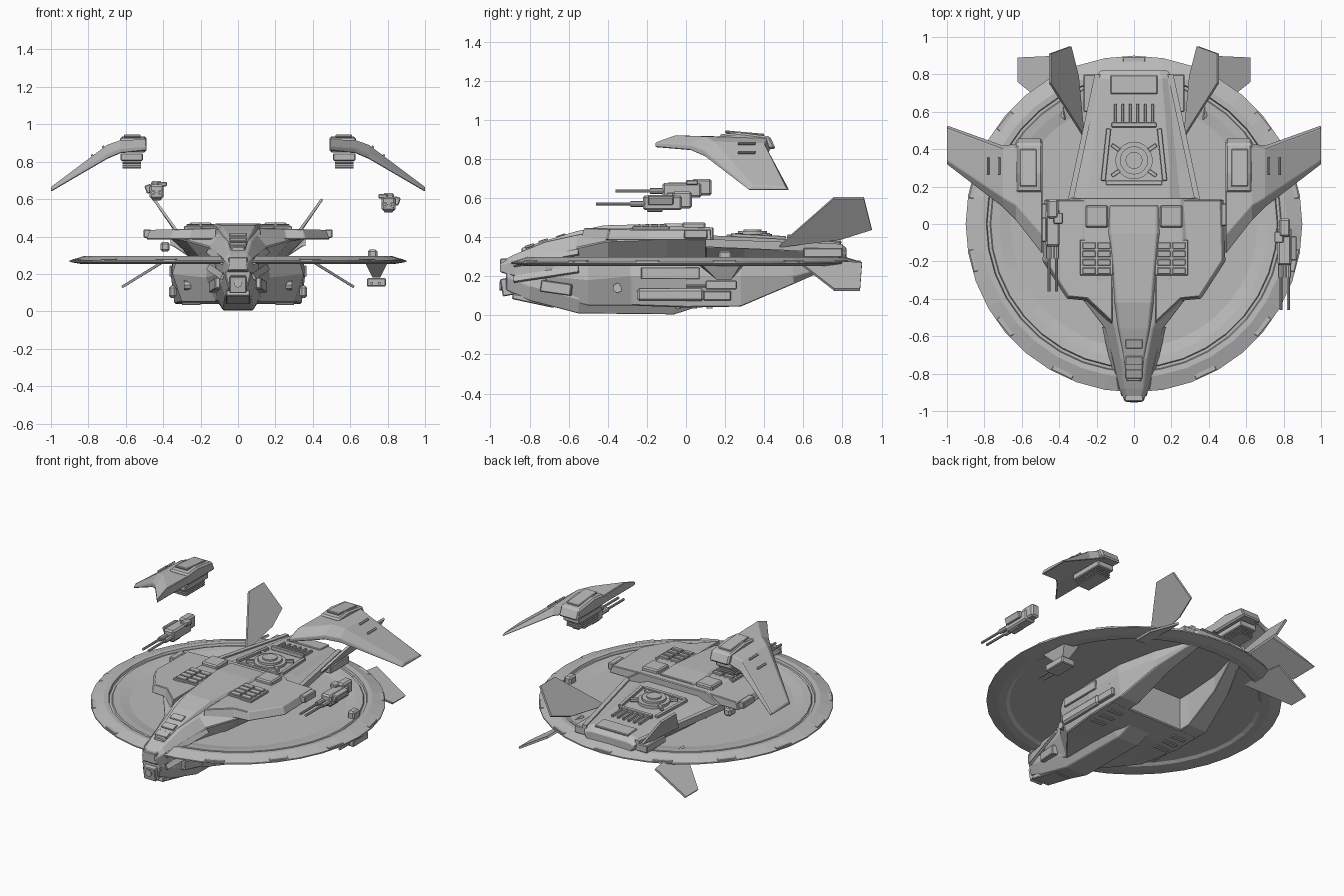
import bpy
import bmesh
import math
from mathutils import Vector, Matrix

default_cube = bpy.data.objects.get("Cube")
if default_cube:
    bpy.data.objects.remove(default_cube, do_unlink=True)

# One plain hull colour
hull_grey = bpy.data.materials.new("hull_grey")
hull_grey.use_nodes = True
hull_grey.diffuse_color = (.5, .5, .5, 1)
hull_grey.node_tree.nodes["Principled BSDF"].inputs["Base Color"].default_value = (.5, .5, .5, 1)


def finish(name, bm, bevel=0):
    bmesh.ops.recalc_face_normals(bm, faces=bm.faces[:])
    mesh = bpy.data.meshes.new(name)
    bm.to_mesh(mesh)
    bm.free()
    obj = bpy.data.objects.new(name, mesh)
    bpy.context.collection.objects.link(obj)
    mesh.materials.append(hull_grey)
    if bevel:
        mod = obj.modifiers.new("edge_bevel", "BEVEL")
        mod.width = bevel
        mod.segments = 1
    return obj


def loft(name, rings, closed=False, bevel=0):
    """Skin a series of equal-length rings of points, capping both ends."""
    bm = bmesh.new()
    loops = [[bm.verts.new(point) for point in ring] for ring in rings]
    pairs = list(zip(loops, loops[1:]))
    if closed:
        pairs.append((loops[-1], loops[0]))
    count = len(rings[0])
    for low, high in pairs:
        for i in range(count):
            j = (i + 1) % count
            bm.faces.new((low[i], low[j], high[j], high[i]))
    if not closed:
        bm.faces.new(loops[0])
        bm.faces.new(loops[-1])
    return finish(name, bm, bevel)


def hull(name, stations, bevel=0):
    """Loft mirrored half sections: y followed by (x, z) pairs from top to bottom."""
    rings = []
    for y, *half in stations:
        right = [(x, y, z) for x, z in half]
        left = [(-x, y, z) for x, z in reversed(half)]
        rings.append(right + left)
    return loft(name, rings, bevel=bevel)


def box(name, centre, size, tilt=(0, 0, 0), bevel=.005):
    bm = bmesh.new()
    bmesh.ops.create_cube(bm, size=1)
    bmesh.ops.scale(bm, vec=size, verts=bm.verts)
    obj = finish(name, bm, bevel)
    obj.location = centre
    obj.rotation_euler = [math.radians(angle) for angle in tilt]
    return obj


def rod(name, centre, radius, length, axis="Z", sides=16):
    bm = bmesh.new()
    bmesh.ops.create_cone(bm, cap_ends=True, segments=sides, radius1=radius,
                          radius2=radius, depth=length)
    if axis != "Z":
        turn = Matrix.Rotation(math.pi / 2, 4, "X" if axis == "Y" else "Y")
        bmesh.ops.transform(bm, matrix=turn, verts=bm.verts)
    obj = finish(name, bm)
    obj.location = centre
    return obj


def plate(name, outline, thickness):
    """Thin slab from a planar outline, centred on it along its normal."""
    points = [Vector(p) for p in outline]
    normal = (points[1] - points[0]).cross(points[2] - points[0]).normalized()
    shift = normal * thickness / 2
    return loft(name, [[p - shift for p in points], [p + shift for p in points]])


def revolve(name, profile, sides):
    rings = []
    for i in range(sides):
        a = math.tau * i / sides
        rings.append([(r * math.cos(a), r * math.sin(a), z) for r, z in profile])
    return loft(name, rings, closed=True)


# Saucer with raised rim, groove, shallow dish and hollow underside
revolve("saucer", [(.02, .272), (.66, .272), (.72, .284), (.765, .288), (.77, .28), (.785, .28),
                   (.79, .295), (.82, .297), (.9, .272), (.9, .264), (.83, .252), (.78, .252),
                   (.76, .264), (.02, .264)], 36)
for i in range(14):
    a = math.tau * (i + .5) / 14
    box("rim_tab", (.868 * math.cos(a), .868 * math.sin(a), .272), (.05, .12, .018),
        (0, 0, math.degrees(a)), .003)

# Upper hull from nose to shoulders, undercut above the saucer
hull("upper_hull", [
    (-.95, (.035, .275), (.05, .26), (.045, .22)),
    (-.88, (.05, .31), (.08, .28), (.075, .2)),
    (-.72, (.07, .375), (.115, .31), (.11, .2)),
    (-.56, (.1, .41), (.155, .345), (.12, .23)),
    (-.4, (.15, .44), (.28, .38), (.17, .25)),
    (-.1, (.26, .455), (.36, .39), (.22, .26)),
    (.14, (.25, .45), (.35, .385), (.23, .26))], .005)

# Rear deck tapering to the tail
hull("rear_deck", [
    (.1, (.19, .41), (.25, .385), (.35, .375), (.35, .35), (.23, .27)),
    (.3, (.19, .4), (.23, .38), (.31, .37), (.31, .345), (.22, .27)),
    (.78, (.15, .375), (.18, .36), (.21, .35), (.2, .32), (.17, .27)),
    (.82, (.13, .345), (.16, .34), (.18, .33), (.18, .31), (.16, .28))], .004)

# Lower hull and narrow keel
hull("lower_hull", [
    (-.72, (.1, .27), (.11, .2), (.08, .1)),
    (-.5, (.16, .27), (.17, .18), (.12, .05)),
    (-.28, (.33, .27), (.35, .2), (.3, .05)),
    (0, (.35, .27), (.36, .2), (.34, .04)),
    (.2, (.35, .27), (.36, .2), (.34, .043))], .006)
hull("keel", [
    (-.92, (.05, .24), (.07, .2), (.05, .13)),
    (-.8, (.08, .24), (.095, .15), (.07, .075)),
    (-.55, (.11, .24), (.12, .08), (.08, .01)),
    (-.06, (.11, .24), (.12, .07), (.08, .005)),
    (.08, (.11, .24), (.11, .1), (.08, .05))], .005)

# Cockpit spine, canopy frames and nose sensors
hull("cockpit_spine", [
    (-.84, (.03, .345), (.05, .3)),
    (-.56, (.075, .43), (.1, .38)),
    (-.42, (.09, .46), (.12, .41)),
    (-.05, (.12, .47), (.16, .43)),
    (.1, (.12, .46), (.15, .43))], .004)
for y, z in ((-.64, .405), (-.73, .38), (-.8, .355)):
    box("canopy_frame", (0, y, z), (.09, .05, .014), (18, 0, 0), .003)
box("nose_tip", (0, -.925, .265), (.1, .05, .05))
box("chin_turret", (0, -.89, .15), (.09, .11, .09), (10, 0, 0))
rod("chin_lens", (0, -.94, .15), .022, .03, "Y")
box("chin_tray", (0, -.78, .075), (.13, .22, .03), (-12, 0, 0))

# Hatch on the rear deck
rod("hatch_base", (0, .34, .405), .1, .02, sides=24)
rod("hatch_collar", (0, .34, .415), .075, .03, sides=24)
rod("hatch_cap", (0, .34, .425), .045, .03, sides=24)
for i in range(6):
    box("deck_grille", (-.1 + .04 * i, .58, .385), (.014, .12, .035), (-3, 0, 0), .002)
box("tail_panel", (0, .745, .377), (.25, .1, .014), (-3, 0, 0), .004)
for y, width in ((.22, .3), (.53, .24)):
    box("hatch_frame", (0, y, .4), (width, .025, .025), (-3, 0, 0), .003)
box("tail_thruster", (0, .8, .31), (.28, .04, .05))

for side in (-1, 1):
    def flip(points):
        return [(side * x, y, z) for x, y, z in points]

    # Shoulder slab and wing socket
    outline = [(.12, -.54), (.26, -.41), (.36, -.4), (.49, -.2), (.48, .13), (.12, .13)]
    loft("shoulder", [flip([(x, y, .385) for x, y in outline]),
                      flip([(x * .96, y * .97, .45 - x * .03) for x, y in outline])], bevel=.004)
    box("wing_socket", (side * .485, .05, .415), (.04, .12, .045))
    box("shoulder_cap", (side * .2, .04, .458), (.12, .12, .035), bevel=.008)
    box("shoulder_clip", (side * .17, .08, .42), (.1, .12, .04))
    for row in range(4):
        for column in (0, 1):
            box("vent_slat", (side * (.16 + .08 * column), -.25 + .045 * row, .456),
                (.07, .034, .018), (5, 0, 0), .003)
    box("vent_frame", (side * .2, -.18, .445), (.18, .19, .02), bevel=.004)

    # Rear hull walls either side of an open belly bay
    walls = [(.18, .2, .36, .043), (.28, .2, .36, .045), (.55, .18, .3, .16), (.78, .12, .2, .262)]
    loft("bay_wall", [flip([(inner, y, .272), (outer - .01, y, .272), (outer, y, max(low, .2)),
                            (outer - .02, y, low), (inner, y, low)])
                      for y, inner, outer, low in walls], bevel=.004)

    # Hull side rails, strakes and belly pods
    loft("deck_rail", [flip([(.33, .1, .39), (.36, .1, .39), (.36, .1, .35), (.33, .1, .35)]),
                       flip([(.18, .8, .365), (.21, .8, .365), (.21, .8, .32), (.18, .8, .32)])])
    for low, high in ((.2, .25), (.28, .34)):
        plate("nose_strake", flip([(.075, -.88, low), (.145, -.55, high),
                                   (.165, -.55, high - .03), (.09, -.88, low - .03)]), .014)
    box("side_pod", (side * .35, -.08, .105), (.04, .34, .065), bevel=.012)
    box("side_hatch", (side * .352, .16, .1), (.03, .14, .05))
    box("side_panel", (side * .36, -.08, .215), (.015, .3, .06), bevel=.004)
    box("cheek_block", (side * .11, -.66, .14), (.06, .16, .06), (-8, 0, side * -12))
    rod("cheek_port", (side * .24, -.35, .14), .025, .1, "X", 8)
    for i in range(3):
        box("belly_slot", (side * .25, -.04 + .08 * i, .04), (.1, .03, .012), bevel=.002)
    box("hatch_side_frame", (side * .15, .37, .4), (.025, .28, .025), (-3, 0, side * 6), .003)
    for angle in (35, 145, 215, 325):
        a = math.radians(angle * side)
        box("hatch_bracket", (.12 * math.cos(a), .34 + .12 * math.sin(a), .41), (.05, .02, .02),
            (0, 0, angle * side), .002)

    # Tail fins
    plate("upper_tail_fin", flip([(.27, .47, .35), (.45, .755, .6), (.45, .91, .6),
                                  (.34, .95, .44), (.3, .79, .39)]), .014)
    plate("lower_tail_fin", flip([(.37, .56, .285), (.62, .76, .13), (.62, .89, .13),
                                  (.4, .9, .265)]), .014)
    box("fin_mount", (side * .22, .7, .32), (.1, .2, .05))

    # Detached drooping wing with its engine block
    stations = [(.49, -.16, -.06, .45, .86, .92), (.63, .02, .1, .43, .845, .915),
                (.7, .09, .14, .42, .815, .89), (1, .32, .34, .53, .64, .665)]
    loft("wing", [flip([(x, front, low), (x, front, low + (top - low) * .4), (x, mid, top),
                        (x, back - .02, top - .01), (x, back, low)])
                  for x, front, mid, back, low, top in stations], bevel=.004)
    loft("wing_root_block", [flip([(x, .17, .85), (x, .17, .925), (x, .27, .935),
                                   (x, .43, .915), (x, .46, .85)]) for x in (.49, .63)], bevel=.01)
    box("wing_root_lid", (side * .565, .3, .93), (.09, .2, .014), (-5, 0, 0), .004)
    box("engine_neck", (side * .568, .29, .825), (.12, .24, .04))
    for i in range(4):
        box("engine_fin", (side * .568, .29, .806 - .013 * i), (.1, .2, .009), bevel=.002)
    for x in (.72, .78):
        box("wing_slot", (side * x, .31, 1.43 - .765 * x), (.012, .09, .012), (0, side * 37, 0), .002)


# Twin-barrel guns, drawn around a reference point
def gun(x, y, z, side):
    box("gun_body", (x, y, z), (.075, .2, .075), bevel=.01)
    box("gun_breech", (x, y + .1, z + .015), (.06, .1, .085), bevel=.01)
    box("gun_pod", (x + side * .042, y - .01, z + .015), (.035, .13, .045), (0, side * 20, 0))
    box("gun_bracket", (x - side * .03, y + .05, z + .04), (.05, .06, .025))
    box("gun_underside", (x, y - .04, z - .035), (.05, .08, .025))
    for offset in (-.02, .02):
        rod("gun_barrel", (x + offset, y - .21, z - .005), .008, .26, "Y", 8)
        rod("barrel_sleeve", (x + offset, y - .13, z - .005), .015, .07, "Y", 8)


gun(-.435, -.02, .64, -1)
gun(.805, -.12, .575, 1)

# Loose mount hanging through the saucer
box("mount_post", (.72, .2, .29), (.05, .07, .08), bevel=.01)
loft("mount_wedge", [[(.68, .06, .26), (.8, .08, .26), (.79, .28, .26), (.69, .3, .26)],
                     [(.72, .16, .18), (.76, .16, .18), (.76, .23, .18), (.72, .23, .18)]])
box("mount_gun", (.74, .18, .155), (.1, .16, .045))
for x in (.715, .755):
    rod("mount_barrel", (x, .06, .15), .008, .12, "Y", 8)

# Small deck fittings
box("deck_sensor", (-.39, .09, .345), (.05, .07, .05), bevel=.01)
